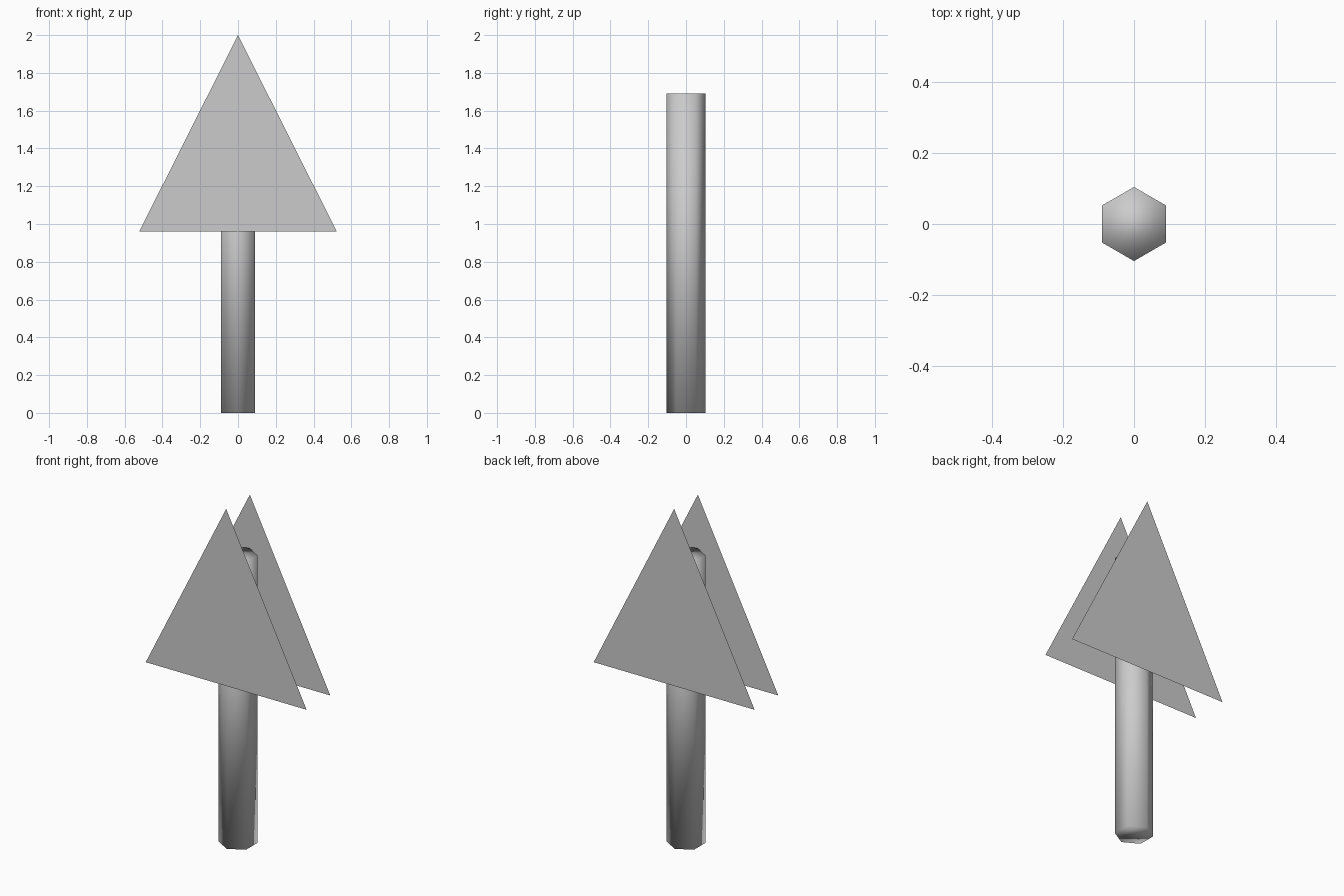
import bpy

if "Cube" in bpy.data.objects:
    bpy.data.objects.remove(bpy.data.objects["Cube"])

TRUNK_RADIUS = 0.104
TRUNK_HEIGHT = 1.69
CROWN_HALF_WIDTH = 0.523
CROWN_BASE = 0.96
CROWN_TOP = 2.0
CROWN_OFFSET = 0.11

# Trunk: six-sided capped post, corners pointing front and back, fully smooth
bpy.ops.mesh.primitive_cylinder_add(
    vertices=6, radius=TRUNK_RADIUS, depth=TRUNK_HEIGHT,
    location=(0, 0, TRUNK_HEIGHT / 2))
trunk = bpy.context.object
trunk.name = "trunk"
bpy.ops.object.shade_smooth()


# Crown: flat triangular panel facing outward at the front or the back
def crown_panel(name, side):
    y = side * CROWN_OFFSET
    w = -side * CROWN_HALF_WIDTH
    mesh = bpy.data.meshes.new(name)
    mesh.from_pydata(
        [(-w, y, CROWN_BASE), (w, y, CROWN_BASE), (0, y, CROWN_TOP)],
        [], [(0, 1, 2)])
    obj = bpy.data.objects.new(name, mesh)
    bpy.context.collection.objects.link(obj)


crown_panel("crown_front", -1)
crown_panel("crown_back", 1)
